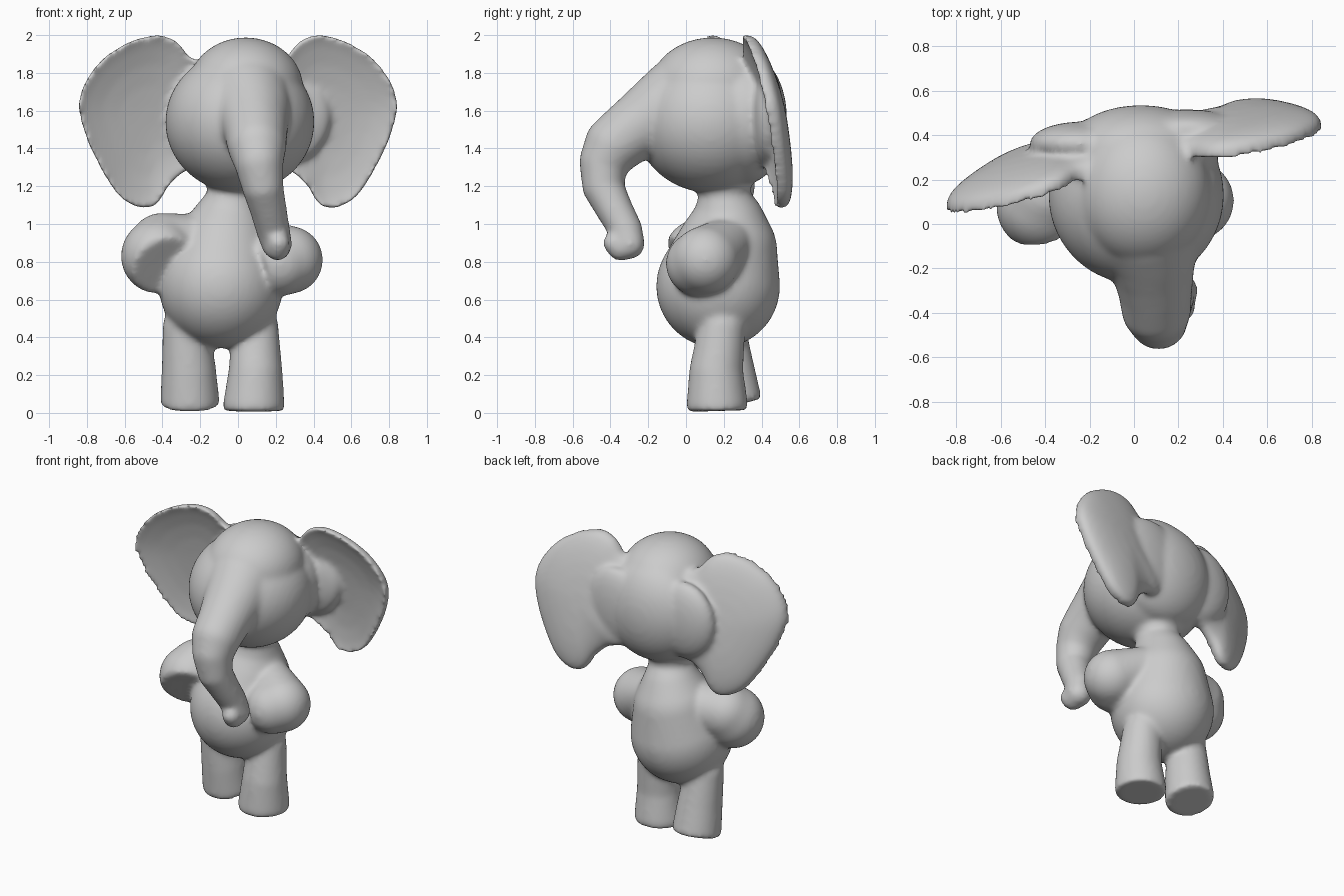
import bpy, bmesh, math
from mathutils import Vector, Matrix

old = bpy.data.objects.get("Cube")
if old:
    bpy.data.objects.remove(old, do_unlink=True)

grey = bpy.data.materials.new("soft_grey")
grey.use_nodes = True
grey.diffuse_color = (0.6, 0.6, 0.6, 1)
grey.node_tree.nodes["Principled BSDF"].inputs["Base Color"].default_value = grey.diffuse_color


def ball(bm, centre, radii):
    m = Matrix.Translation(centre) @ Matrix.Diagonal((*radii, 1))
    bmesh.ops.create_icosphere(bm, subdivisions=4, radius=1, matrix=m)


def limb(bm, stations, cut=None, steps=6):
    """Chain of balls through (x, y, z, radius) stations, ended by an optional flat cut."""
    part = bmesh.new()
    for a, b in zip(stations, stations[1:]):
        for i in range(steps + 1):
            p = Vector(a).lerp(Vector(b), i / steps)
            ball(part, p[:3], (p[3],) * 3)
    if cut:
        geom = part.verts[:] + part.edges[:] + part.faces[:]
        res = bmesh.ops.bisect_plane(part, geom=geom, plane_co=cut[0], plane_no=cut[1],
                                     clear_outer=True)
        edges = [e for e in res["geom_cut"] if isinstance(e, bmesh.types.BMEdge)]
        bmesh.ops.holes_fill(part, edges=edges, sides=0)
    temp = bpy.data.meshes.new("temp")
    part.to_mesh(temp)
    part.free()
    bm.from_mesh(temp)
    bpy.data.meshes.remove(temp)


def rounded(points, steps=4):
    """Closed smooth curve through the points."""
    out = []
    for i in range(len(points)):
        a, b, c, d = (Vector(points[(i + k) % len(points)]) for k in (-1, 0, 1, 2))
        for k in range(steps):
            t = k / steps
            out.append(b + (c - a) * t / 2 + (2 * a - 5 * b + 4 * c - d) * t * t / 2
                       + (3 * b - a - 3 * c + d) * t ** 3 / 2)
    return out


# Ear outline (x, z), shared by both sides
OUTLINE = rounded([(0.14, 1.80), (0.25, 1.88), (0.33, 1.97), (0.43, 2.0), (0.56, 1.97),
                   (0.71, 1.88), (0.81, 1.75), (0.843, 1.62), (0.805, 1.46), (0.725, 1.29),
                   (0.63, 1.15), (0.52, 1.085), (0.43, 1.105), (0.36, 1.21), (0.28, 1.28),
                   (0.14, 1.36)])
CENTRE = Vector((0.48, 1.56))


def ear(bm, side, root_y, lean):
    """Shell that is hollow in front and bulges behind."""
    def ring(s, depth):
        row = []
        for p in OUTLINE:
            q = CENTRE.lerp(p, s)
            y = root_y + lean * (q.x - 0.45) - 0.19 * (q.y - 1.6) + depth
            row.append(bm.verts.new((side * q.x, y, q.y)))
        return row

    front = [(s, 0.055 * (1 - s ** 3)) for s in (0.15, 0.4, 0.65, 0.85, 0.95)]
    back = [(s, 0.04 + 0.1 * math.sqrt(1 - s * s))
            for s in (1.0, 0.98, 0.93, 0.85, 0.75, 0.6, 0.4, 0.15)]
    rows = [ring(*f) for f in front + [(1.0, -0.008)] + back]
    faces = [bm.faces.new(rows[0]), bm.faces.new(rows[-1])]
    n = len(OUTLINE)
    for a, b in zip(rows, rows[1:]):
        for i in range(n):
            j = (i + 1) % n
            faces.append(bm.faces.new((a[i], a[j], b[j], b[i])))
    bmesh.ops.recalc_face_normals(bm, faces=faces)


# Head masses, with pads bridging to the ears behind
bm = bmesh.new()
ball(bm, (0.01, 0.13, 1.54), (0.395, 0.4, 0.375))       # cheeks
ball(bm, (0.04, 0.14, 1.72), (0.305, 0.33, 0.268))      # crown
ball(bm, (0.03, 0.31, 1.56), (0.35, 0.225, 0.35))       # back of head
ball(bm, (0.24, 0.43, 1.57), (0.25, 0.085, 0.26))       # left ear pad
ball(bm, (-0.24, 0.36, 1.57), (0.23, 0.1, 0.26))        # right ear pad

# Torso and neck
limb(bm, [(-0.09, 0.17, 0.67, 0.328), (-0.07, 0.215, 0.86, 0.268), (-0.05, 0.225, 1.0, 0.195),
          (-0.02, 0.2, 1.14, 0.13), (-0.02, 0.2, 1.25, 0.155)])

# Ears
ear(bm, 1, 0.375, 0.12)
ear(bm, -1, 0.185, -0.31)

# Trunk, curling forward at the tip
limb(bm, [(0.055, -0.02, 1.66, 0.23), (0.075, -0.12, 1.6, 0.205), (0.085, -0.2, 1.55, 0.185),
          (0.095, -0.29, 1.49, 0.168), (0.10, -0.38, 1.42, 0.157), (0.11, -0.435, 1.33, 0.13),
          (0.13, -0.44, 1.2, 0.11), (0.16, -0.38, 1.08, 0.098), (0.185, -0.32, 0.97, 0.09),
          (0.205, -0.30, 0.895, 0.082), (0.21, -0.35, 0.87, 0.065), (0.215, -0.38, 0.9, 0.06)])

# Legs with flat soles
limb(bm, [(0.09, 0.19, 0.45, 0.125), (0.093, 0.16, 0.22, 0.143), (0.084, 0.165, 0.04, 0.163)],
     ((0, 0, 0.005), (0, 0.03, -1)))
limb(bm, [(-0.275, 0.19, 0.45, 0.125), (-0.26, 0.22, 0.22, 0.145),
          (-0.255, 0.245, 0.06, 0.157)],
     ((0, 0.2, 0.025), (0, 0.25, -1)))

# Arms with flat cut hands
limb(bm, [(-0.15, 0.2, 0.9, 0.15), (-0.40, 0.13, 0.88, 0.18), (-0.42, 0.08, 0.83, 0.2)],
     ((-0.44, -0.03, 0.8), (0.3, -0.75, -0.5)))
limb(bm, [(0.08, 0.22, 0.9, 0.14), (0.27, 0.105, 0.81, 0.18), (0.22, 0.065, 0.79, 0.172)],
     ((0.13, -0.04, 0.78), (-0.9, -0.4, -0.25)))

# One fused skin over all masses
mesh = bpy.data.meshes.new("elephant_body")
bm.to_mesh(mesh)
bm.free()
mesh.materials.append(grey)
body = bpy.data.objects.new("elephant_body", mesh)
bpy.context.collection.objects.link(body)
remesh = body.modifiers.new("fuse", 'REMESH')
remesh.mode = 'VOXEL'
remesh.voxel_size = 0.015
remesh.use_smooth_shade = True
smooth = body.modifiers.new("blend", 'SMOOTH')
smooth.factor = 0.5
smooth.iterations = 14
